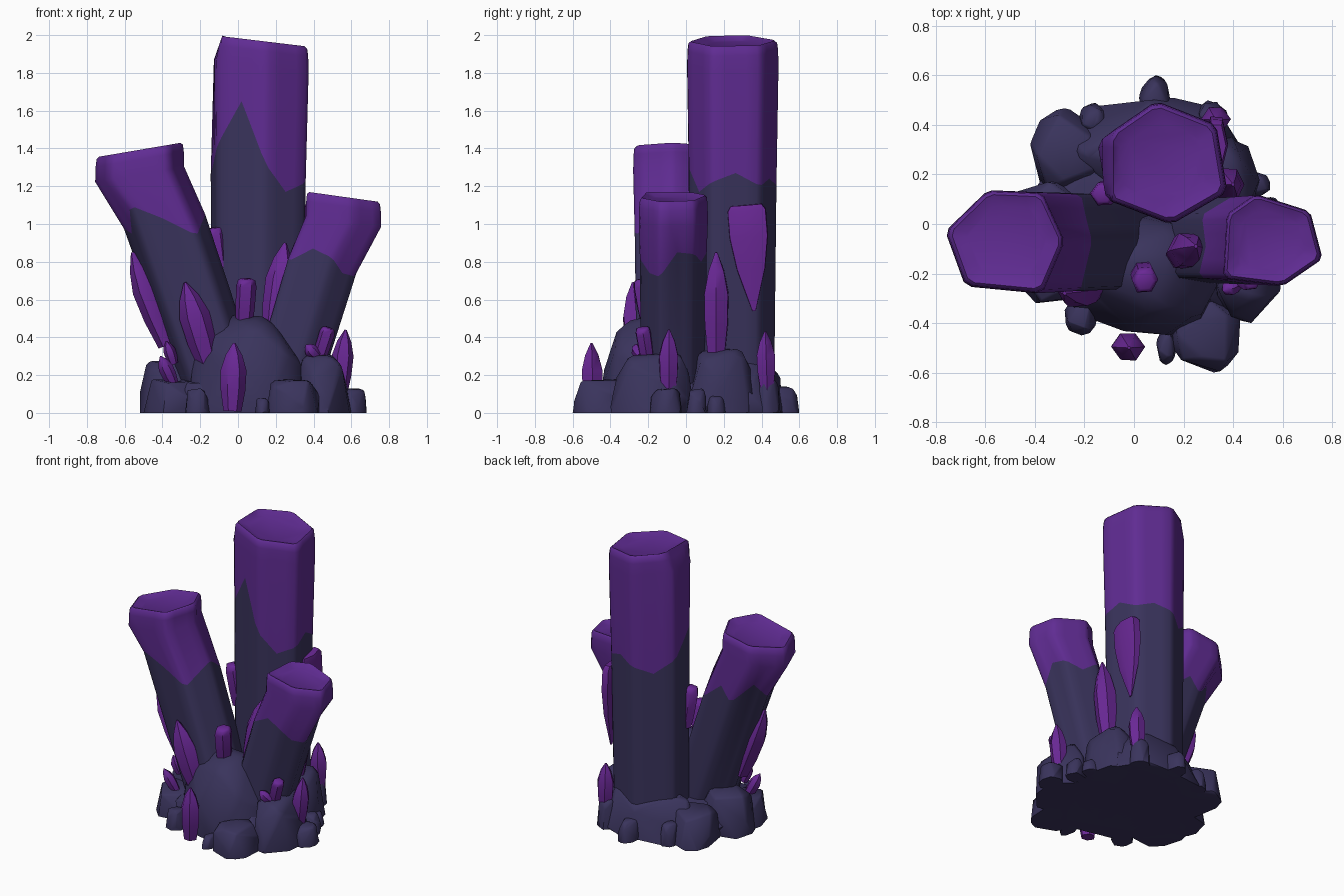
import bpy, bmesh, math, random
from mathutils import Vector

if "Cube" in bpy.data.objects:
    bpy.data.objects.remove(bpy.data.objects["Cube"])

random.seed(7)


def material(name, rgb):
    m = bpy.data.materials.new(name)
    m.diffuse_color = (*rgb, 1)
    m.use_nodes = True
    m.node_tree.nodes["Principled BSDF"].inputs["Base Color"].default_value = m.diffuse_color
    return m


ROCK = material("dark_slate", (0.042, 0.034, 0.108))
PURPLE = material("purple", (0.117, 0.025, 0.292))
BRIGHT = material("bright_purple", (0.142, 0.021, 0.300))


def finish(bm, name, mats):
    bmesh.ops.recalc_face_normals(bm, faces=bm.faces)
    me = bpy.data.meshes.new(name)
    bm.to_mesh(me)
    bm.free()
    for m in mats:
        me.materials.append(m)
    ob = bpy.data.objects.new(name, me)
    bpy.context.collection.objects.link(ob)
    return ob


def loft(bm, rings):
    """Skin a list of equal-length point rings; returns bands of faces and the bottom cap."""
    vs = [[bm.verts.new(p) for p in r] for r in rings]
    n = len(vs[0])
    bands = [[bm.faces.new((a[i], a[(i + 1) % n], b[(i + 1) % n], b[i])) for i in range(n)]
             for a, b in zip(vs, vs[1:])]
    bottom = bm.faces.new(vs[0][::-1])
    bm.faces.new(vs[-1])
    return bands, bottom


def pillar(name, corners, base, height, tilt, jag):
    """Six-sided column: dark below a jagged line, purple above it.
    jag holds line heights at each corner and each side's middle."""
    c = sum((Vector(p) for p in corners), Vector((0, 0))) / 6
    base = Vector(base)
    cols = []                                   # (offset from axis, line height)
    for i in range(6):
        a, b = Vector(corners[i]) - c, Vector(corners[(i + 1) % 6]) - c
        h = (jag[2 * i], jag[2 * i + 1], jag[(2 * i + 2) % 12])
        for f in (0.08, 0.3, 0.5, 0.7, 0.92):
            line = h[0] + (h[1] - h[0]) * f * 2 if f <= 0.5 else h[1] + (h[2] - h[1]) * (f * 2 - 1)
            cols.append((a.lerp(b, f), line))

    def point(off, z, k=1.0):
        t = z / height
        p = base.lerp(c, t) + off * k * (0.92 + 0.08 * t)
        return Vector((p.x, p.y, z))

    def top(off, drop, k):
        p = point(off, height, k)
        p.z += tilt[0] * off.x * k + tilt[1] * off.y * k - drop
        return p

    bm = bmesh.new()
    bands, bottom = loft(bm, [
        [point(o, 0) for o, _ in cols],
        [point(o, z) for o, z in cols],
        [top(o, 0.13, 1.01) for o, _ in cols],
        [top(o, 0.05, 1.0) for o, _ in cols],
        [top(o, 0.012, 0.98) for o, _ in cols],
        [top(o, 0.0, 0.92) for o, _ in cols],
        [top(o, 0.02, 0.68) for o, _ in cols]])
    for f in bm.faces:
        f.material_index = 1
    for f in bands[0] + [bottom]:
        f.material_index = 0
    return finish(bm, name, [ROCK, PURPLE])


POINTED = ((0, .7), (.3, .95), (.6, 1), (.82, .65), (1, .1))
BLUNT = ((0, .8), (.4, .95), (.85, 1), (.97, .85), (1, .6))


def shard(name, base, tip, r, profile=POINTED):
    """Small crystal from base to tip."""
    base, tip = Vector(base), Vector(tip)
    d = tip - base
    u = d.cross(Vector((0, 1, 0.01))).normalized()
    v = d.cross(u).normalized()
    ks = [random.uniform(0.9, 1.08) for _ in range(6)]
    rings = []
    for t, k in profile:
        ring = []
        for i in range(6):
            a = math.tau * i / 6
            ring.append(base + d * t + (u * math.cos(a) + v * math.sin(a)) * r * k * ks[i])
        rings.append(ring)
    bm = bmesh.new()
    loft(bm, rings)
    return finish(bm, name, [BRIGHT])


def rock(name, x0, x1, y0, y1, h, flat=1.6, n=24):
    """Faceted boulder filling the given box, flat on the ground; higher flat = blockier."""
    pts = []
    for i in range(n):
        z = 1 - 2 * (i + 0.5) / n
        a = i * 2.39996 + random.uniform(-0.35, 0.35)
        s = math.sqrt(1 - z * z) if z > 0 else random.uniform(0.9, 1.0)
        z = min(max(z, 0) * flat, 1) * random.uniform(0.93, 1.03)
        pts.append(Vector((math.cos(a) * s, math.sin(a) * s, z)))
    lo = [min(p[k] for p in pts) for k in range(3)]
    hi = [max(p[k] for p in pts) for k in range(3)]
    box = ((x0, x1), (y0, y1), (0, h))
    bm = bmesh.new()
    for p in pts:
        bm.verts.new([b[0] + (b[1] - b[0]) * (p[k] - lo[k]) / (hi[k] - lo[k]) for k, b in enumerate(box)])
    bmesh.ops.convex_hull(bm, input=bm.verts)
    bmesh.ops.delete(bm, geom=[v for v in bm.verts if not v.link_faces], context='VERTS')
    bmesh.ops.dissolve_limit(bm, angle_limit=math.radians(14), verts=bm.verts, edges=bm.edges)
    edges = [e for e in bm.edges if min(v.co.z for v in e.verts) > 0.001]
    bmesh.ops.bevel(bm, geom=edges, offset=min(x1 - x0, y1 - y0, h) * 0.06, segments=1,
                    affect='EDGES', clamp_overlap=True)
    for v in bm.verts:
        v.co = [min(max(c, b[0]), b[1]) for c, b in zip(v.co, box)]
    finish(bm, name, [ROCK])


# Three large pillars
tall = pillar("tall_pillar",
              [(.09, .495), (.33, .40), (.375, .13), (.15, 0), (-.11, .10), (-.15, .33)],
              (.10, .24), 1.97, (-.12, 0),
              [1.2, 1.24, 1.2, 1.27, 1.22, 1.17, 1.32, 1.65, 1.42, 1.33, 1.25, 1.15])
pillar("left_pillar",
       [(-.76, -.03), (-.59, .135), (-.37, .125), (-.28, -.07), (-.37, -.28), (-.68, -.25)],
       (-.03, -.06), 1.395, (.17, 0),
       [.98, 1.08, .95, 1.05, .93, 1.0, 1.06, 1.0, .94, 1.03, 1.1, .95])
pillar("right_pillar",
       [(.49, .12), (.71, .05), (.76, -.14), (.60, -.25), (.36, -.22), (.375, .04)],
       (.20, -.07), 1.145, (-.14, 0),
       [.86, .80, .84, .85, .72, .74, .82, .87, .80, .88, .8, .83])

# Sloping shoulder on the upper left of the tall pillar
for v in tall.data.vertices:
    if v.co.z > 1.8:
        v.co.x = max(v.co.x, -.145 + (v.co.z - 1.82) * .35)

# Boulders of the base: x range, y range, height, blockiness
for name, *dims in (
        ("base_core", -.42, .50, -.43, .45, .20, 2.2),
        ("front_boulder", -.27, .41, -.46, .06, .53, 1.15),
        ("front_right_slab", .15, .43, -.60, -.28, .18, 2.0),
        ("right_boulder", .30, .60, -.40, .05, .32),
        ("back_right_boulder", .18, .51, -.02, .37, .34),
        ("back_boulder", -.28, .42, .10, .51, .29),
        ("back_left_boulder", -.42, -.12, .10, .47, .22, 2.0),
        ("left_boulder", -.52, -.18, -.12, .18, .28, 2.2),
        ("left_slab", -.50, -.16, -.32, .06, .18, 2.4),
        ("right_pebble_a", .53, .68, -.19, -.02, .13, 2.0),
        ("right_pebble_b", .46, .60, 0, .11, .13),
        ("right_pebble_c", .44, .55, .11, .21, .09),
        ("right_back_pebble", .25, .38, .36, .50, .20),
        ("back_pebble", .02, .15, .40, .60, .14),
        ("back_left_pebble", -.22, -.10, .36, .49, .15),
        ("front_left_pebble", -.28, -.15, -.45, -.30, .13),
        ("front_pebble", .09, .17, -.57, -.42, .08)):
    rock(name, *dims)

# Small crystals: base, tip, radius, outline
for name, base, tip, r, outline in (
        ("front_crystal", (-.03, -.49, .01), (-.02, -.50, .37), .065, POINTED),
        ("front_left_crystal", (-.15, -.24, .25), (-.28, -.28, .69), .085, POINTED),
        ("outer_left_crystal", (-.37, -.08, .36), (-.56, -.08, .85), .075, POINTED),
        ("inner_right_crystal", (.18, -.13, .42), (.25, -.09, .90), .075, POINTED),
        ("middle_crystal", (.03, -.19, .45), (.045, -.23, .71), .057, BLUNT),
        ("tall_pillar_left_crystal", (-.09, .14, .70), (-.125, .12, .98), .055, BLUNT),
        ("behind_right_crystal", (.35, .16, .30), (.40, .16, .85), .07, POINTED),
        ("right_crystal", (.54, -.09, .10), (.57, -.09, .44), .06, POINTED),
        ("back_right_crystal", (.33, .43, .12), (.33, .42, .43), .058, POINTED),
        ("left_small_crystal", (-.34, -.20, .15), (-.41, -.24, .30), .04, POINTED),
        ("left_tiny_crystal", (-.34, -.16, .26), (-.38, -.18, .38), .035, POINTED),
        ("right_small_crystal", (.42, -.20, .26), (.48, -.23, .45), .045, BLUNT),
        ("right_tiny_crystal", (.42, -.24, .30), (.36, -.27, .36), .035, POINTED)):
    shard(name, base, tip, r, outline)

# Blunt shard flattened against the right side of the tall pillar
blunt = shard("blunt_side_crystal", (.34, .315, 1.10), (.33, .36, .54), .125,
              ((0, .75), (.05, .92), (.3, .92), (.6, .68), (1, .08)))
for v in blunt.data.vertices:
    v.co.x = .33 + (v.co.x - .33) * .4

# Smooth shading with sharp creases kept
bpy.ops.object.select_all(action='SELECT')
bpy.context.view_layer.objects.active = bpy.context.selected_objects[0]
bpy.ops.object.shade_smooth_by_angle(angle=math.radians(50))
